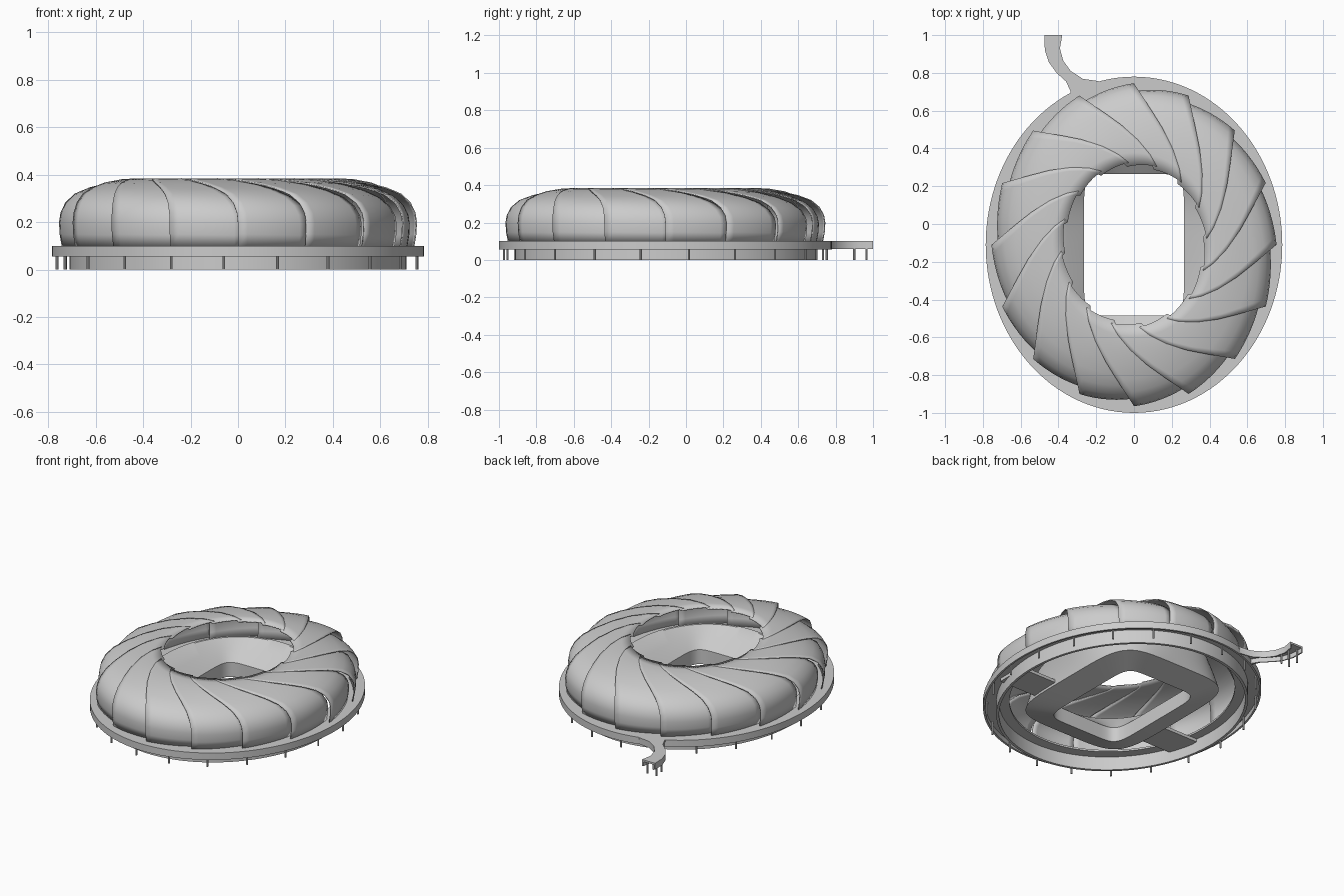
import bpy, bmesh, math
from math import sin, cos, pi, radians

if "Cube" in bpy.data.objects:
    bpy.data.objects.remove(bpy.data.objects["Cube"], do_unlink=True)

CY = -0.11          # centre of the oval along y
A, B = 0.785, 0.89  # half sizes of the oval deck

grey = bpy.data.materials.new("light_grey")
grey.use_nodes = True
grey.diffuse_color = (0.6, 0.6, 0.6, 1)
grey.node_tree.nodes["Principled BSDF"].inputs["Base Color"].default_value = (0.6, 0.6, 0.6, 1)


def finish(name, bm, closed=True, angle=35):
    if closed:
        bmesh.ops.recalc_face_normals(bm, faces=bm.faces)
    mesh = bpy.data.meshes.new(name)
    bm.to_mesh(mesh)
    bm.free()
    mesh.materials.append(grey)
    ob = bpy.data.objects.new(name, mesh)
    bpy.context.collection.objects.link(ob)
    bpy.ops.object.select_all(action="DESELECT")
    ob.select_set(True)
    bpy.context.view_layer.objects.active = ob
    bpy.ops.object.shade_smooth_by_angle(angle=radians(angle))
    return ob


def bridge(bm, rows, wrap_rows, wrap_cols):
    nr, nc = len(rows), len(rows[0])
    for i in range(nr if wrap_rows else nr - 1):
        for j in range(nc if wrap_cols else nc - 1):
            a, b = rows[i], rows[(i + 1) % nr]
            k = (j + 1) % nc
            bm.faces.new((a[j], a[k], b[k], b[j]))


def oval_point(a, b, power, t):
    """Point on an oval; a higher power gives a rounded rectangle."""
    c, s = cos(t), sin(t)
    r = (abs(c / a) ** power + abs(s / b) ** power) ** (-1 / power)
    return r * c, CY + r * s


def oval_ring(name, profile, steps=128):
    """Closed profile of (half x, half y, power, z) swept round the oval."""
    bm = bmesh.new()
    rows = []
    for a, b, p, z in profile:
        ring = []
        for i in range(steps):
            x, y = oval_point(a, b, p, 2 * pi * i / steps)
            ring.append(bm.verts.new((x, y, z)))
        rows.append(ring)
    bridge(bm, rows, True, True)
    return finish(name, bm)


def box(name, x, y, z, sx, sy, sz):
    bm = bmesh.new()
    bmesh.ops.create_cube(bm, size=1)
    for v in bm.verts:
        v.co = (x + v.co.x * sx, y + v.co.y * sy, z + v.co.z * sz)
    return finish(name, bm)


def scaled(f, z):
    return A * f, B * f, 2, z


# Deck with a hanging rim, and the wall that carries it
oval_ring("deck", [scaled(0.81, 0.1), scaled(1, 0.1), scaled(1, 0.055),
                   scaled(0.985, 0.055), scaled(0.985, 0.088), scaled(0.81, 0.088)])
oval_ring("base_wall", [scaled(0.905, 0), scaled(0.905, 0.09),
                        scaled(0.885, 0.09), scaled(0.885, 0)])

# Seating bowl: upright rounded rectangle round the pitch, rising to an oval rim
oval_ring("seating_bowl", [(0.265, 0.375, 8, 0.005), (0.265, 0.375, 8, 0.1),
                           (0.355, 0.46, 3.2, 0.165), (0.45, 0.54, 2.2, 0.22),
                           (0.465, 0.555, 2.2, 0.22), (0.43, 0.535, 3.5, 0.13),
                           (0.42, 0.53, 5, 0.05)])

# Flat links between the bowl and the wall
for side in (-1, 1):
    box("link_plate", side * 0.53, CY - 0.22, 0.075, 0.3, 0.2, 0.02)

# Roof: overlapping twisted panels; profile is (radius, height, twist)
RX, RY = 0.755, 0.855
PANELS = 16
PROFILE = [(0.985, 0.095, 0), (0.997, 0.15, 0), (1, 0.2, 0), (0.992, 0.24, 0.3),
           (0.965, 0.283, 1.5), (0.915, 0.32, 4), (0.84, 0.346, 8.5),
           (0.75, 0.367, 15.5), (0.65, 0.381, 25), (0.57, 0.385, 34), (0.51, 0.383, 41)]
for n in range(PANELS):
    bm = bmesh.new()
    rows = []
    for r, z, twist in PROFILE:
        row = []
        # The step between panels fades out toward the crown
        step = max(0, min(1, (r - 0.62) / 0.3))
        lip = 0.045 if r < 0.55 else 0
        for i in range(9):
            u = 1.08 * i / 8
            t = 2 * pi * (n + u) / PANELS - radians(twist)
            shrink = 1 - u * (0.048 * step + lip)
            drop = 0.002 * u + 0.012 * u * step * min(1, (z - 0.095) / 0.2)
            row.append(bm.verts.new((RX * r * shrink * cos(t),
                                     CY + RY * r * shrink * sin(t), z - drop)))
        rows.append(row)
    bridge(bm, rows, False, False)
    bm.normal_update()
    if sum(f.normal.z for f in bm.faces) < 0:
        bmesh.ops.reverse_faces(bm, faces=bm.faces)
    panel = finish("roof_panel", bm, closed=False, angle=40)
    mod = panel.modifiers.new("thickness", "SOLIDIFY")
    mod.thickness = 0.006
    mod.offset = -1

# Curved footbridge leaving the back of the deck
LEFT = [(-0.36, 0.64), (-0.335, 0.7), (-0.36, 0.755), (-0.41, 0.8), (-0.45, 0.855),
        (-0.472, 0.92), (-0.475, 1.0)]
RIGHT = [(-0.14, 0.72), (-0.19, 0.757), (-0.27, 0.768), (-0.335, 0.81), (-0.375, 0.865),
         (-0.392, 0.93), (-0.38, 1.0)]


def strip(name, first, second, low, high):
    bm = bmesh.new()
    rows = []
    for (ax, ay), (bx, by) in zip(first, second):
        rows.append([bm.verts.new(p) for p in ((ax, ay, low), (ax, ay, high),
                                               (bx, by, high), (bx, by, low))])
    bridge(bm, rows, False, True)
    bm.faces.new(rows[0])
    bm.faces.new(rows[-1])
    return finish(name, bm)


def toward(first, second, f):
    return [(a + (c - a) * f, b + (d - b) * f) for (a, b), (c, d) in zip(first, second)]


strip("footbridge_floor", LEFT, RIGHT, 0.088, 0.1)
strip("footbridge_left_rim", LEFT[1:], toward(LEFT, RIGHT, 0.1)[1:], 0.058, 0.09)
strip("footbridge_right_rim", RIGHT[1:], toward(RIGHT, LEFT, 0.1)[1:], 0.058, 0.09)


# Thin posts under the deck rim and the footbridge
def post(x, y):
    bm = bmesh.new()
    bmesh.ops.create_cone(bm, cap_ends=True, segments=8, radius1=0.006,
                          radius2=0.006, depth=0.09)
    bmesh.ops.translate(bm, verts=bm.verts, vec=(x, y, 0.045))
    finish("post", bm)


POSTS = 21
for i in range(POSTS):
    t = -pi / 2 - radians(4.5) + 2 * pi * i / POSTS
    post(0.972 * A * cos(t), CY + 0.972 * B * sin(t))
for x, y in ((-0.46, 0.965), (-0.395, 0.965), (-0.452, 0.9), (-0.395, 0.9)):
    post(x, y)
